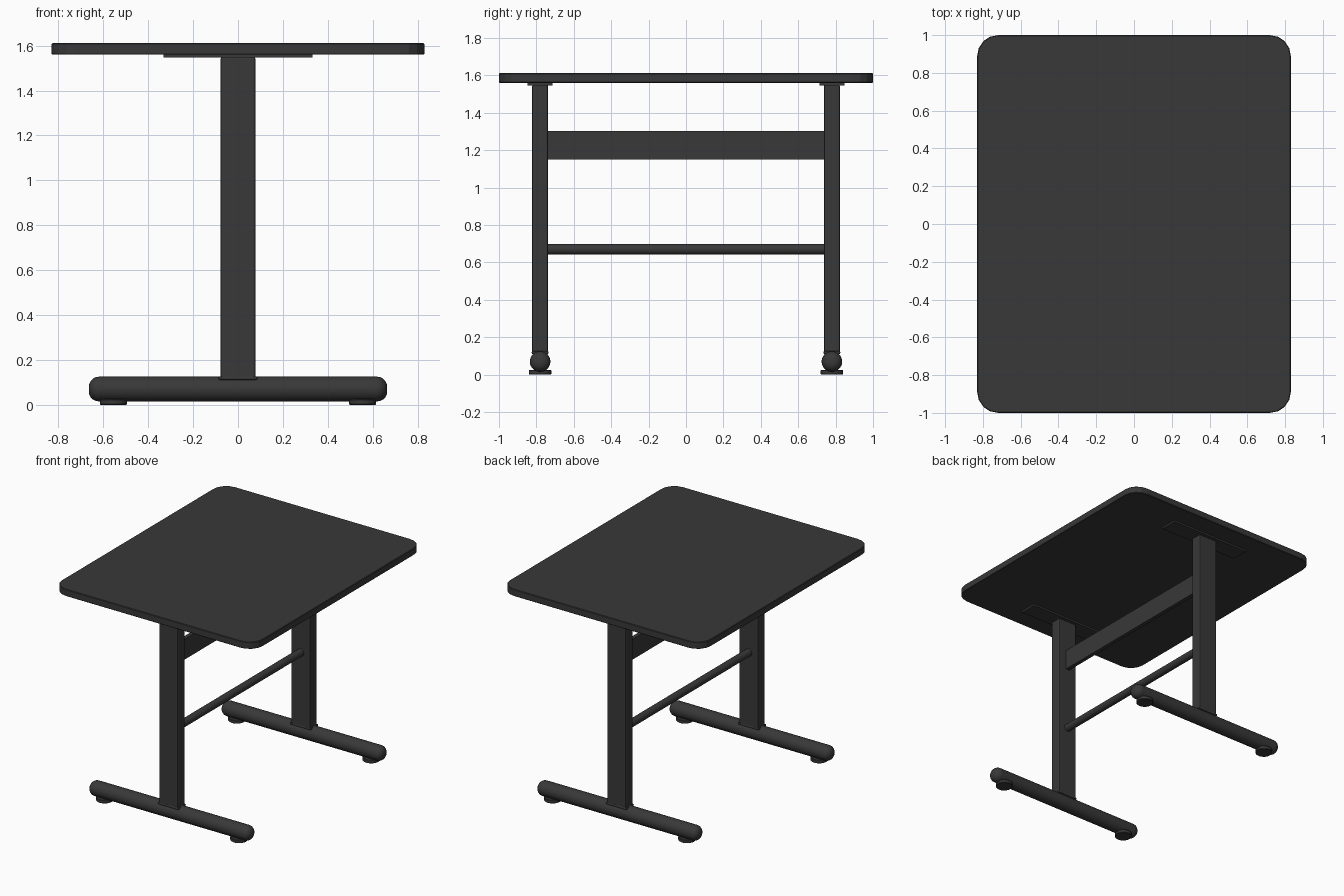
import bpy
import bmesh
from math import pi, radians, sin, cos

cube = bpy.data.objects.get("Cube")
if cube:
    bpy.data.objects.remove(cube, do_unlink=True)

charcoal = bpy.data.materials.new("charcoal")
charcoal.use_nodes = True
colour = (0.04, 0.04, 0.04, 1)
charcoal.diffuse_color = colour
charcoal.node_tree.nodes["Principled BSDF"].inputs["Base Color"].default_value = colour


def finish(obj, name, bevel=0, segments=2, smooth=True):
    obj.name = name
    obj.data.materials.append(charcoal)
    if smooth:
        bpy.ops.object.shade_smooth_by_angle(angle=radians(35))
    if bevel:
        mod = obj.modifiers.new("bevel", "BEVEL")
        mod.width = bevel
        mod.segments = segments
        mod.limit_method = "ANGLE"
        mod.angle_limit = radians(50)
    return obj


def box(name, centre, size, bevel=0):
    bpy.ops.mesh.primitive_cube_add(size=1, location=centre)
    obj = bpy.context.object
    obj.scale = size
    bpy.ops.object.transform_apply(location=False, rotation=False, scale=True)
    return finish(obj, name, bevel, smooth=False)


def cylinder(name, centre, radius, depth, rotation=(0, 0, 0), bevel=0, segments=2):
    bpy.ops.mesh.primitive_cylinder_add(vertices=32, radius=radius, depth=depth,
                                        location=centre, rotation=rotation)
    return finish(bpy.context.object, name, bevel, segments)


def rounded_slab(name, half_x, half_y, radius, bottom, top, steps=4):
    """Rectangle with faceted round corners, extruded upward."""
    bm = bmesh.new()
    ring = []
    for i, (sx, sy) in enumerate([(1, 1), (-1, 1), (-1, -1), (1, -1)]):
        for k in range(steps + 1):
            a = (i + k / steps) * pi / 2
            ring.append(bm.verts.new((sx * (half_x - radius) + radius * cos(a),
                                      sy * (half_y - radius) + radius * sin(a), bottom)))
    face = bm.faces.new(ring)
    new = bmesh.ops.extrude_face_region(bm, geom=[face])["geom"]
    bmesh.ops.translate(bm, vec=(0, 0, top - bottom),
                        verts=[g for g in new if isinstance(g, bmesh.types.BMVert)])
    bmesh.ops.recalc_face_normals(bm, faces=bm.faces)
    mesh = bpy.data.meshes.new(name)
    bm.to_mesh(mesh)
    bm.free()
    obj = bpy.data.objects.new(name, mesh)
    bpy.context.collection.objects.link(obj)
    return finish(obj, name, bevel=0.004, segments=1, smooth=False)


# Tabletop
rounded_slab("tabletop", 0.83, 1.0, 0.11, 1.56, 1.612)

# A T-shaped support at each end
for side, y in (("front", -0.78), ("back", 0.78)):
    box(side + "_mounting_plate", (0, y, 1.554), (0.666, 0.135, 0.014))
    box(side + "_leg", (0, y, 0.83), (0.155, 0.086, 1.44), bevel=0.008)
    box(side + "_weld_collar", (0, y, 0.118), (0.172, 0.09, 0.016), bevel=0.006)
    cylinder(side + "_foot", (0, y, 0.07), 0.055, 1.33, (0, pi / 2, 0), 0.045, 5)
    for end, x in (("left", 0.555), ("right", -0.555)):
        cylinder(f"{side}_{end}_pad", (x, y, 0.0125), 0.06, 0.025, bevel=0.003, segments=1)

# Crosspieces joining the two legs
box("modesty_beam", (0, 0, 1.227), (0.03, 1.48, 0.152))
cylinder("stretcher_rod", (0, 0, 0.67), 0.028, 1.48, (pi / 2, 0, 0))
